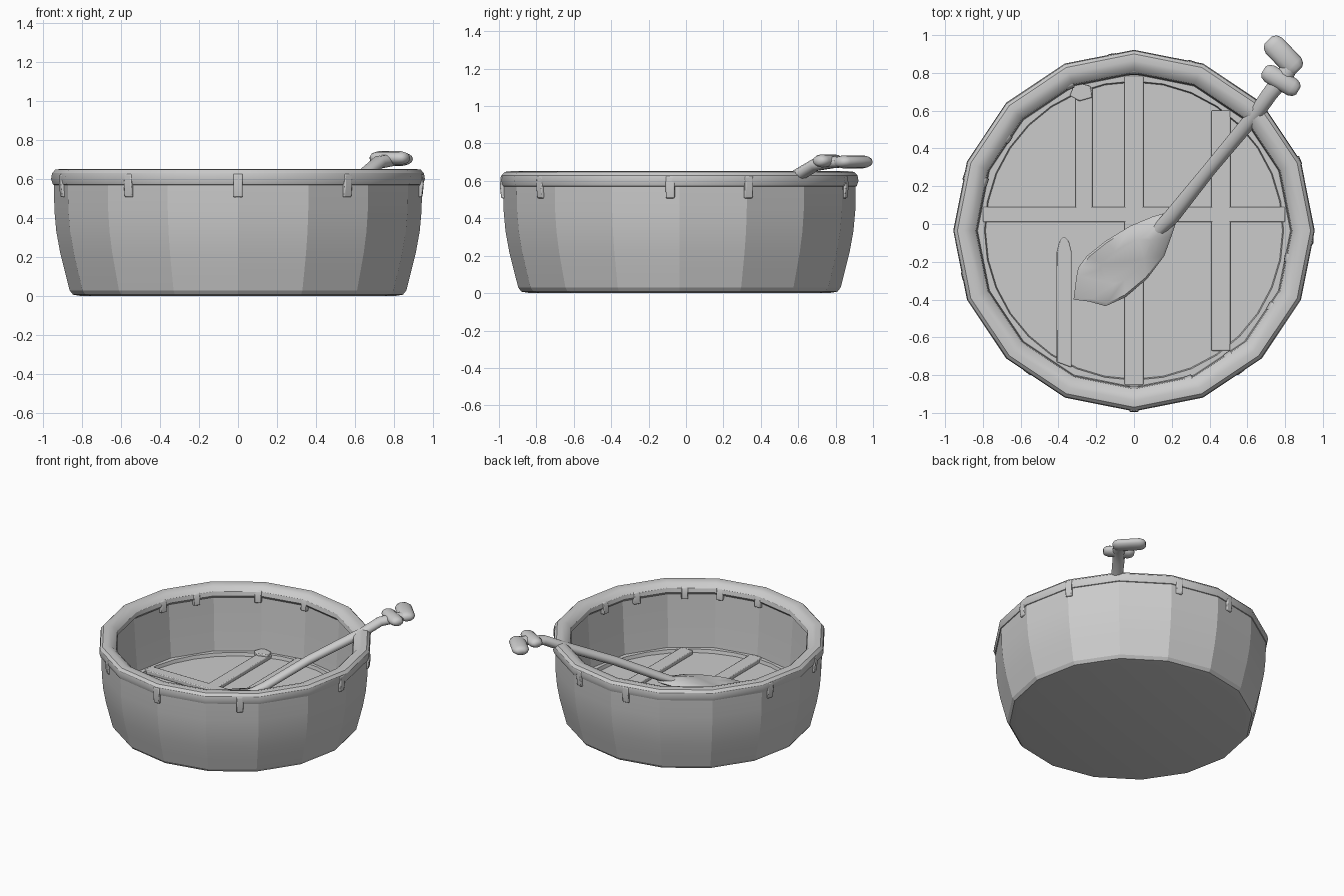
import bpy, bmesh, math
from mathutils import Vector

cube = bpy.data.objects.get("Cube")
if cube:
    bpy.data.objects.remove(cube)

grey = bpy.data.materials.new("plain grey")
grey.use_nodes = True
colour = (0.6, 0.6, 0.6, 1)
grey.diffuse_color = colour
grey.node_tree.nodes["Principled BSDF"].inputs["Base Color"].default_value = colour

SIDES = 16
CENTRE_Y = -0.035
STEP = 2 * math.pi / SIDES


def finish(name, bm, angle=15, bevel=0):
    """Turn a bmesh into a shaded object."""
    bmesh.ops.recalc_face_normals(bm, faces=bm.faces[:])
    mesh = bpy.data.meshes.new(name)
    bm.to_mesh(mesh)
    bm.free()
    mesh.materials.append(grey)
    obj = bpy.data.objects.new(name, mesh)
    bpy.context.collection.objects.link(obj)
    if bevel:
        mod = obj.modifiers.new("Soft edges", "BEVEL")
        mod.width, mod.segments = bevel, 2
    bpy.ops.object.select_all(action="DESELECT")
    obj.select_set(True)
    bpy.context.view_layer.objects.active = obj
    bpy.ops.object.shade_smooth_by_angle(angle=math.radians(angle))
    return obj


def loft(bm, rings, start=True, end=True, loop=False):
    """Skin a list of point rings with quads, with optional end caps."""
    rows = [[bm.verts.new(p) for p in ring] for ring in rings]
    pairs = list(zip(rows, rows[1:])) + ([(rows[-1], rows[0])] if loop else [])
    for a, b in pairs:
        for i in range(len(a)):
            j = (i + 1) % len(a)
            bm.faces.new((a[i], a[j], b[j], b[i]))
    if start:
        bm.faces.new(rows[0])
    if end:
        bm.faces.new(rows[-1])


def lathe(name, profile, start, end, loop=False, angle=15, sides=SIDES):
    bm = bmesh.new()
    turns = [2 * math.pi * i / sides for i in range(sides)]
    loft(bm, [[(r * math.cos(t), CENTRE_Y + r * math.sin(t), z) for t in turns]
              for r, z in profile], start, end, loop)
    return finish(name, bm, angle)


def prism(name, outline, z0, z1):
    bm = bmesh.new()
    loft(bm, [[(x, y, z) for x, y in outline] for z in (z0, z1)])
    return finish(name, bm, 40, 0.006)


def tube(name, stations, sides=10):
    """Rounded bar through (x, y, z, half width, half height) stations."""
    pts = [Vector(s[:3]) for s in stations]
    bm = bmesh.new()
    rings = []
    for k, (p, s) in enumerate(zip(pts, stations)):
        along = (pts[min(k + 1, len(pts) - 1)] - pts[max(k - 1, 0)]).normalized()
        side = along.cross(Vector((0, 0, 1))).normalized()
        up = side.cross(along)
        rings.append([p + side * s[3] * math.cos(t) + up * s[4] * math.sin(t)
                      for t in (2 * math.pi * i / sides for i in range(sides))])
    loft(bm, rings)
    return finish(name, bm, 50)


# Tub: curved outer wall and steep inner wall
lathe("hull", [(0.8, 0), (0.845, 0.008), (0.862, 0.03), (0.885, 0.12), (0.91, 0.22),
               (0.93, 0.33), (0.94, 0.44), (0.943, 0.6), (0.86, 0.6), (0.85, 0.45),
               (0.84, 0.3), (0.828, 0.165)], True, False)

# Floor: flat border ledge around a recessed round panel
lathe("floor", [(0.83, 0.165), (0.792, 0.165), (0.786, 0.14)], False, True, sides=32)

# Rounded rim
rim = [(0.93, 0.565), (0.948, 0.572), (0.957, 0.6), (0.952, 0.63), (0.935, 0.648),
       (0.9, 0.652), (0.865, 0.642), (0.838, 0.615), (0.832, 0.585), (0.85, 0.565)]
lathe("rim", rim, False, False, loop=True, angle=30)


# Small tabs that hang from the rim, outside and inside
def tab(name, degrees, section):
    a = math.radians(degrees)
    off = (a + STEP / 2) % STEP - STEP / 2
    fit = math.cos(STEP / 2) / math.cos(STEP / 2 - abs(off))
    out = Vector((math.cos(a), math.sin(a), 0))
    side = Vector((-math.sin(a), math.cos(a), 0))
    bm = bmesh.new()
    loft(bm, [[out * r * fit + side * w + Vector((0, CENTRE_Y, z)) for r, z in section]
              for w in (-0.024, 0.024)])
    finish(name, bm, 40, 0.006)


for degrees in (-127, -90, -53, -3, 23, 71, 97, 162, 195):
    tab("outer_tab", degrees, [(0.925, 0.505), (0.953, 0.508), (0.96, 0.57),
                               (0.956, 0.625), (0.925, 0.63)])
for degrees in (-90, -70, -53, -29, -10, 90, 114, 144, 162):
    tab("inner_tab", degrees, [(0.86, 0.53), (0.824, 0.535), (0.826, 0.59),
                               (0.838, 0.62), (0.86, 0.625)])


# Floor battens, running into the border ledge
def batten(name, x0, x1, y0=None, y1=None):
    reach = math.sqrt(0.8 ** 2 - max(abs(x0), abs(x1)) ** 2) + 0.02
    y0 = CENTRE_Y - reach if y0 is None else y0
    y1 = CENTRE_Y + reach if y1 is None else y1
    prism(name, [(x0, y0), (x1, y0), (x1, y1), (x0, y1)], 0.138, 0.169)


batten("cross_batten", -0.8, 0.8, 0.01, 0.09)
batten("middle_batten", -0.05, 0.05)
batten("right_batten", 0.41, 0.51)
batten("left_batten", -0.31, -0.22, 0.05)
prism("loose_batten", [(-0.41, -0.73), (-0.33, -0.76), (-0.33, -0.15), (-0.345, -0.09),
                       (-0.37, -0.065), (-0.395, -0.09), (-0.41, -0.15)], 0.138, 0.18)
prism("batten_knot", [(-0.34, 0.68), (-0.29, 0.65), (-0.22, 0.67), (-0.23, 0.73),
                      (-0.31, 0.75)], 0.138, 0.185)

# Paddle blade: flat leaf, broad towards a blunt end
blade = [(-0.32, -0.40), (-0.24, -0.41), (-0.15, -0.435), (-0.05, -0.39), (0.07, -0.29),
         (0.16, -0.17), (0.2, -0.06), (0.23, 0.03), (0.19, 0.065), (0.1, 0.04),
         (-0.02, -0.01), (-0.15, -0.09), (-0.25, -0.17), (-0.295, -0.23), (-0.305, -0.28)]
mid = Vector((-0.05, -0.2))
bm = bmesh.new()
layers = []
for scale, lift in ((0.92, -0.018), (1, 0), (0.93, 0.012), (0.5, 0.017)):
    layers.append([(mid.x + (x - mid.x) * scale, mid.y + (y - mid.y) * scale,
                    0.237 + 0.11 * (x + y) + lift) for x, y in blade])
loft(bm, layers)
finish("paddle_blade", bm, 40)

# Paddle shaft and its two-knobbed grip
tube("paddle_shaft", [(0.08, -0.08, 0.235, 0.03, 0.02), (0.2, 0.04, 0.3, 0.042, 0.03),
                      (0.4, 0.29, 0.46, 0.036, 0.032), (0.65, 0.59, 0.625, 0.04, 0.034),
                      (0.72, 0.69, 0.685, 0.042, 0.034), (0.8, 0.79, 0.7, 0.047, 0.032),
                      (0.84, 0.86, 0.7, 0.04, 0.03)])


def knob(name, start, end, width, height):
    a, b = Vector(start), Vector(end)
    tube(name, [(*a.lerp(b, t), width * f, height * f) for t, f in
                ((0, 0.45), (0.06, 0.8), (0.18, 1), (0.5, 1), (0.82, 1), (0.94, 0.8),
                 (1, 0.45))], 12)


knob("grip_collar", (0.685, 0.815, 0.707), (0.87, 0.705, 0.707), 0.05, 0.035)
knob("grip_end", (0.712, 0.975, 0.702), (0.87, 0.81, 0.702), 0.06, 0.035)
